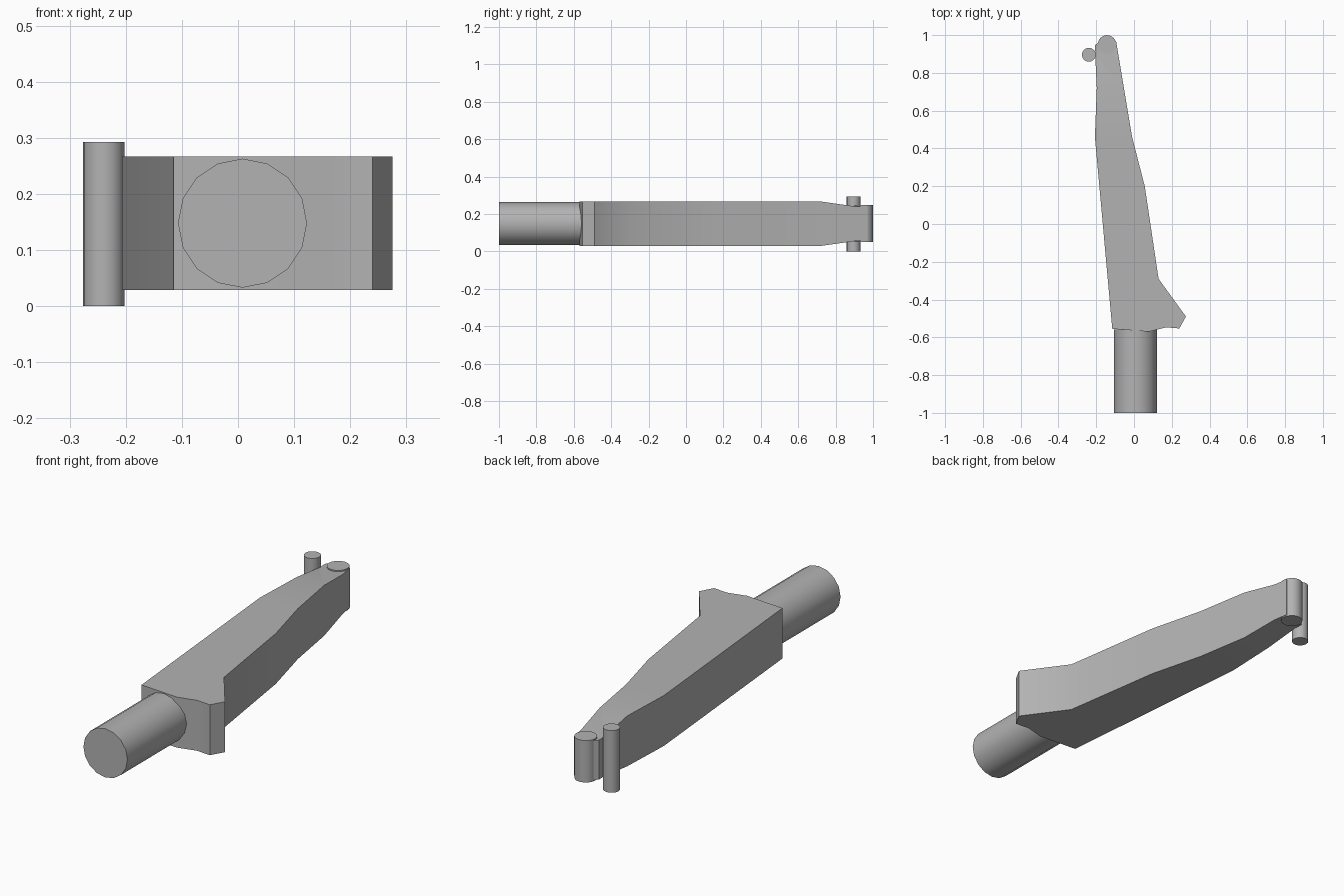
import bpy, bmesh, math
from mathutils import Vector

cube = bpy.data.objects.get("Cube")
if cube:
    bpy.data.objects.remove(cube, do_unlink=True)

grey = bpy.data.materials.new("plain grey")
grey.use_nodes = True
colour = (0.45, 0.45, 0.45, 1)
grey.diffuse_color = colour
grey.node_tree.nodes["Principled BSDF"].inputs["Base Color"].default_value = colour

MID = 0.148          # height of the centre plane


def finish(obj):
    obj.data.materials.append(grey)
    bpy.ops.object.select_all(action='DESELECT')
    obj.select_set(True)
    bpy.context.view_layer.objects.active = obj
    bpy.ops.object.shade_smooth_by_angle(angle=math.radians(30))


def rod(name, start, end, radius):
    a, b = Vector(start), Vector(end)
    axis = b - a
    bpy.ops.mesh.primitive_cylinder_add(
        vertices=16, radius=radius, depth=axis.length, location=(a + b) / 2,
        rotation=axis.to_track_quat('Z', 'Y').to_euler())
    obj = bpy.context.object
    obj.name = name
    finish(obj)


def half_height(y):
    # full thickness along the arm, thinning towards the tip
    t = min(max((y - 0.72) / 0.18, 0), 1)
    return 0.119 - 0.026 * t


# Tapering arm: plan outline extruded, then thinned at the tip
outline = [(-0.115, -0.555), (0.08, -0.57), (0.17, -0.547), (0.24, -0.553),
           (0.275, -0.49), (0.13, -0.29), (0.057, 0.2), (-0.01, 0.46),
           (-0.095, 0.97), (-0.18, 0.97), (-0.207, 0.945), (-0.205, 0.89),
           (-0.197, 0.72), (-0.207, 0.46)]
bm = bmesh.new()
base = bm.faces.new([bm.verts.new((x, y, -1)) for x, y in outline])
top = bmesh.ops.extrude_face_region(bm, geom=[base])["geom"]
bmesh.ops.translate(bm, vec=(0, 0, 2),
                    verts=[g for g in top if isinstance(g, bmesh.types.BMVert)])
for y in (0.72, 0.9):
    bmesh.ops.bisect_plane(bm, geom=bm.verts[:] + bm.edges[:] + bm.faces[:],
                           dist=0.0001, plane_co=(0, y, 0), plane_no=(0, 1, 0))
for v in bm.verts:
    v.co.z = MID + v.co.z * half_height(v.co.y)
bmesh.ops.recalc_face_normals(bm, faces=bm.faces)
mesh = bpy.data.meshes.new("tapered_arm")
bm.to_mesh(mesh)
bm.free()
arm = bpy.data.objects.new("tapered_arm", mesh)
bpy.context.collection.objects.link(arm)
finish(arm)

# Handle shaft and the two upright pins at the tip
rod("handle_shaft", (0.008, -1, MID), (0.008, -0.558, MID), 0.115)
rod("tip_pin", (-0.143, 0.951, 0.049), (-0.143, 0.951, 0.247), 0.049)
rod("side_pin", (-0.239, 0.896, 0), (-0.239, 0.896, 0.293), 0.037)
